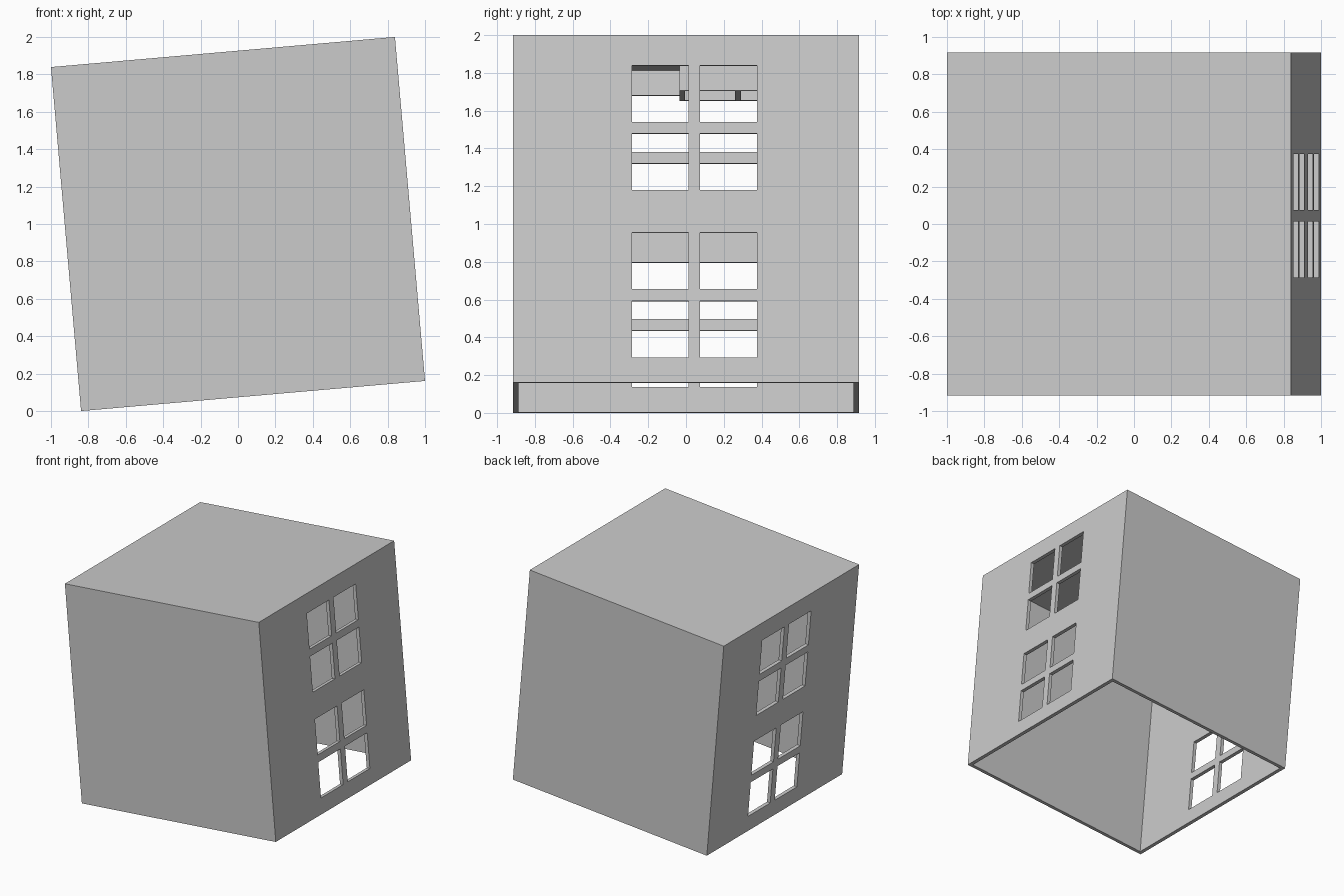
import bpy, bmesh, math
from mathutils import Matrix

if "Cube" in bpy.data.objects:
    bpy.data.objects.remove(bpy.data.objects["Cube"])

S, D, T = 1.846, 1.833, 0.03          # width/height, depth, wall thickness
TILT = Matrix.Translation((0, 0, 1)) @ Matrix.Rotation(math.radians(-5), 4, 'Y')


def boxes(name, bounds, hidden=False):
    """One object made of boxes (x0,x1,y0,y1,h0,h1); h runs up from the base, the whole house leans."""
    bm = bmesh.new()
    for x0, x1, y0, y1, h0, h1 in bounds:
        m = Matrix.Translation(((x0 + x1) / 2, (y0 + y1) / 2, (h0 + h1) / 2 - S / 2))
        m = m @ Matrix.Diagonal((x1 - x0, y1 - y0, h1 - h0, 1))
        bmesh.ops.create_cube(bm, size=1, matrix=m)
    me = bpy.data.meshes.new(name)
    bm.to_mesh(me)
    bm.free()
    ob = bpy.data.objects.new(name, me)
    bpy.context.collection.objects.link(ob)
    ob.matrix_world = TILT
    ob.hide_render = hidden
    return ob


def cut(target, cutter):
    mod = target.modifiers.new(cutter.name, 'BOOLEAN')
    mod.operation, mod.solver, mod.object = 'DIFFERENCE', 'EXACT', cutter
    bpy.context.view_layer.update()
    bpy.context.view_layer.objects.active = target
    bpy.ops.object.modifier_apply(modifier=mod.name)
    bpy.data.objects.remove(cutter)


hs, hd = S / 2, D / 2

# Hollow house shell, open underneath
shell = boxes("house_shell", [(-hs, hs, -hd, hd, 0, S)])
cut(shell, boxes("room_cutter", [(-hs + T, hs - T, -hd + T, hd - T, -0.2, S - T)], True))

# Two four-pane windows through both side walls
panes = [(-1.2, 1.2, y, y + 0.3, h, h + 0.3)
         for y in (-0.287, 0.075) for h in (0.134, 0.496, 1.023, 1.385)]
cut(shell, boxes("window_cutter", panes, True))

# Small open frame hanging under the ceiling, with a middle divider
fx, fy0, fy1, fh = 0.315, -0.035, 0.585, 1.604
frame = boxes("ceiling_frame", [(-fx, fx, fy0, fy1, fh, S - T)])
cells = [(-fx + T, fx - T, y0, y1, fh - 0.1, S - T - 0.005)
         for y0, y1 in ((fy0 + T, 0.26), (0.29, fy1 - T))]
cut(frame, boxes("frame_cutter", cells, True))
